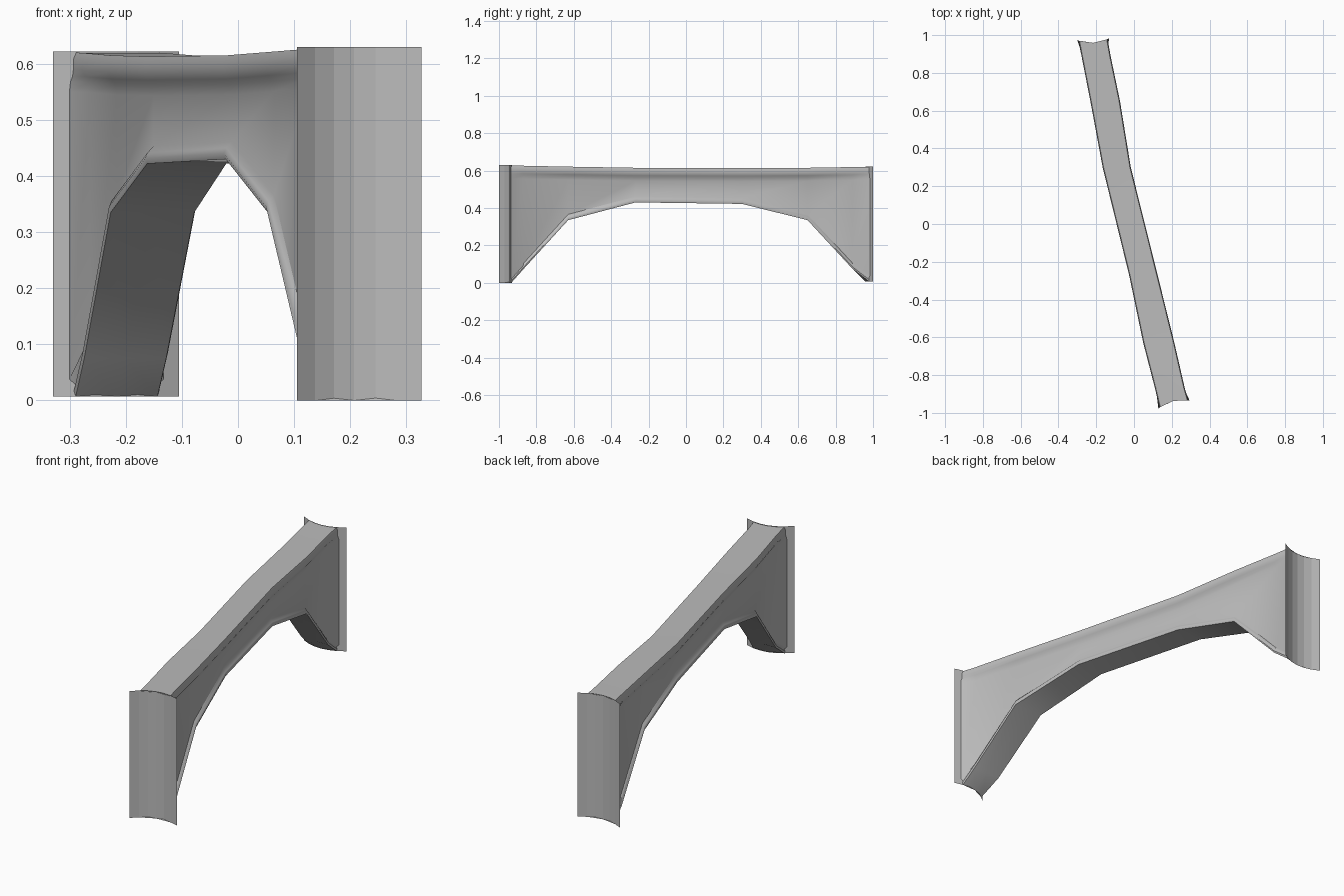
import bpy, bmesh, math
from mathutils import Vector

if "Cube" in bpy.data.objects:
    bpy.data.objects.remove(bpy.data.objects["Cube"])

stone = bpy.data.materials.new("grey stone")
stone.diffuse_color = (0.5, 0.5, 0.5, 1)
stone.use_nodes = True
stone.node_tree.nodes["Principled BSDF"].inputs["Base Color"].default_value = stone.diffuse_color


def finish(name, bm):
    mesh = bpy.data.meshes.new(name)
    bm.to_mesh(mesh)
    bm.free()
    mesh.materials.append(stone)
    ob = bpy.data.objects.new(name, mesh)
    bpy.context.collection.objects.link(ob)
    return ob


def arc_fn(p, q, sag):
    """Curve across a chord p-q, bulging toward the middle of the bridge."""
    p, q = Vector(p), Vector(q)
    mid, h = (p + q) / 2, (q - p).length / 2
    a = (q - p).normalized()
    n = Vector((-a.y, a.x))
    if n.dot(mid) > 0:
        n = -n
    return h, lambda u: mid + a * u + n * sag * (1 - (u / h) ** 2)


near_h, near_arc = arc_fn((0.105, -1.0), (0.327, -0.945), 0.037)
far_h, far_arc = arc_fn((-0.33, 0.988), (-0.105, 1.0), 0.035)


# Curved end plates that hug round columns
def end_plate(name, h, arc, z0, z1, steps=6):
    bm = bmesh.new()
    cols = []
    for i in range(steps + 1):
        p = arc(h * (2 * i / steps - 1))
        cols.append([bm.verts.new((p.x, p.y, z)) for z in (z0, z1)])
    for a, b in zip(cols, cols[1:]):
        bm.faces.new((a[0], b[0], b[1], a[1]))
    return finish(name, bm)


end_plate("near_end_plate", near_h, near_arc, 0.0, 0.63)
end_plate("far_end_plate", far_h, far_arc, 0.007, 0.622)

# Stations along the span: y, left x, right x, underside z, top z
stations = [
    (-0.935, 0.130, 0.285, 0.000, 0.627),
    (-0.870, 0.112, 0.268, 0.072, 0.626),
    (-0.630, 0.050, 0.213, 0.335, 0.621),
    (-0.270, -0.025, 0.124, 0.430, 0.615),
    (0.300, -0.165, -0.018, 0.422, 0.613),
    (0.650, -0.230, -0.075, 0.335, 0.615),
    (0.890, -0.277, -0.125, 0.075, 0.619),
    (0.955, -0.290, -0.138, 0.007, 0.620),
]


def half_section(hw, zb, zt, wall):
    """Lip under the wall, recessed wall, overhanging rounded cornice."""
    return [(hw - 0.003, zb), (hw, zb + 0.010), (hw - 0.004, zb + 0.020),
            (hw - wall, zb + 0.031), (hw - wall, zt - 0.07),
            (hw - wall * 0.75, zt - 0.052), (hw - wall * 0.3, zt - 0.042),
            (hw + 0.001, zt - 0.030), (hw + 0.001, zt - 0.012), (hw - 0.004, zt)]


# Arched beam skinned through the stations, flaring into the plates
bm = bmesh.new()
rings = []
for i, (y, xl, xr, zb, zt) in enumerate(stations):
    hw, cx = (xr - xl) / 2, (xl + xr) / 2
    end = i in (0, len(stations) - 1)
    half = half_section(hw, zb, zt, -0.008 if end else 0.014)
    loop = ([(0, zb)] + half + [(0, zt)] + [(-u, z) for u, z in reversed(half)])
    ring = []
    for u, z in loop:
        if end:
            p = (near_arc if i == 0 else far_arc)(u)
        else:
            p = Vector((cx + u, y))
        ring.append(bm.verts.new((p.x, p.y, z)))
    rings.append(ring)
n = len(rings[0])
for a, b in zip(rings, rings[1:]):
    for k in range(n):
        m = (k + 1) % n
        bm.faces.new((a[k], a[m], b[m], b[k]))
bmesh.ops.recalc_face_normals(bm, faces=bm.faces)
beam = finish("arched_beam", bm)

bpy.ops.object.select_all(action='DESELECT')
beam.select_set(True)
bpy.context.view_layer.objects.active = beam
bpy.ops.object.shade_smooth_by_angle(angle=math.radians(42))
